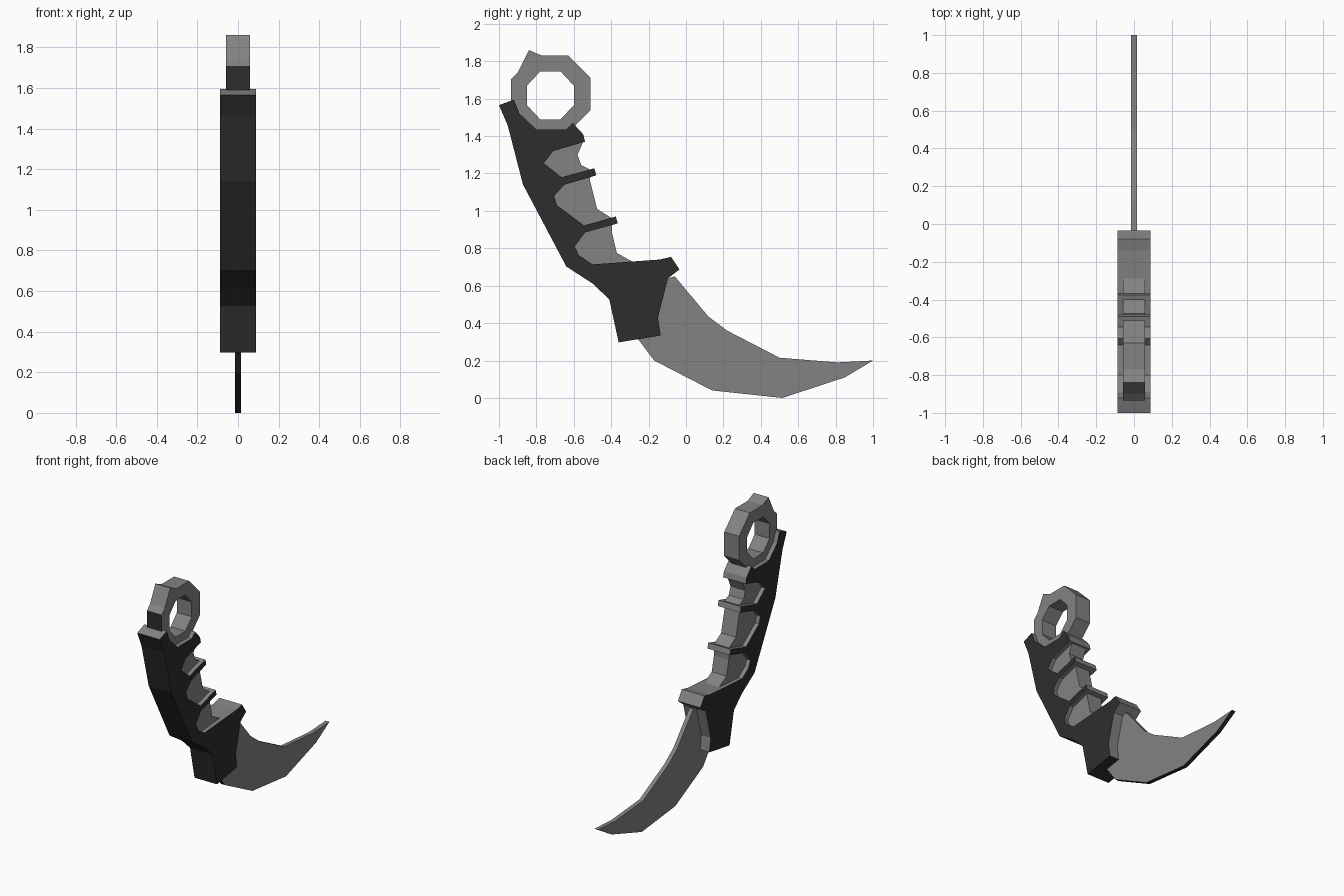
import bpy, bmesh

def material(name, v):
    m = bpy.data.materials.new(name)
    m.diffuse_color = (v, v, v, 1)
    return m

GREY = material("steel grey", 0.225)
DARK = material("dark grip", 0.027)

def plate(name, loops, half, dark_rule):
    """Extrude closed (y, z) outlines along x; the first is the outside, others are holes."""
    bm = bmesh.new()
    edges = []
    for loop in loops:
        vs = [bm.verts.new((-half, y, z)) for y, z in loop]
        edges += [bm.edges.new((vs[i - 1], vs[i])) for i in range(len(vs))]
    bmesh.ops.triangle_fill(bm, use_beauty=True, edges=edges, normal=(1, 0, 0))
    ext = bmesh.ops.extrude_face_region(bm, geom=bm.faces[:], use_keep_orig=True)
    moved = [g for g in ext["geom"] if isinstance(g, bmesh.types.BMVert)]
    bmesh.ops.translate(bm, verts=moved, vec=(2 * half, 0, 0))
    bmesh.ops.recalc_face_normals(bm, faces=bm.faces[:])
    bm.normal_update()
    for f in bm.faces:
        f.material_index = 1 if dark_rule(f.normal, f.calc_center_median()) else 0
    me = bpy.data.meshes.new(name)
    bm.to_mesh(me)
    bm.free()
    me.materials.append(GREY)
    me.materials.append(DARK)
    ob = bpy.data.objects.new(name, me)
    bpy.context.collection.objects.link(ob)
    return ob

# Curved blade with a dark lower edge
plate("blade", [[(-0.06, 0.65), (0.12, 0.435), (0.22, 0.36), (0.50, 0.215), (0.81, 0.19),
                 (1.0, 0.2), (0.85, 0.11), (0.515, 0.0), (0.14, 0.04), (-0.17, 0.20),
                 (-0.26, 0.32), (-0.25, 0.60)]],
      0.015, lambda n, c: n.z < -0.3)

# Finger ring with spur and octagonal hole
plate("finger_ring",
      [[(-0.84, 1.86), (-0.77, 1.83), (-0.63, 1.83), (-0.51, 1.71), (-0.51, 1.54),
        (-0.62, 1.43), (-0.80, 1.43), (-0.935, 1.545), (-0.935, 1.705), (-0.90, 1.74)],
       [(-0.78, 1.745), (-0.67, 1.745), (-0.60, 1.67), (-0.60, 1.565),
        (-0.67, 1.49), (-0.78, 1.49), (-0.85, 1.565), (-0.85, 1.67)]],
      0.058, lambda n, c: n.y < -0.3 and n.z < 0.3 and c.y < -0.88)

# Tang showing in the finger grooves
plate("tang", [[(-0.62, 1.44), (-0.545, 1.38), (-0.58, 1.30), (-0.56, 1.245), (-0.50, 1.215),
                (-0.515, 1.17), (-0.475, 1.01), (-0.395, 0.96), (-0.395, 0.88), (-0.37, 0.775),
                (-0.28, 0.725), (-0.30, 0.65), (-0.55, 0.69), (-0.80, 1.15), (-0.80, 1.43)]],
      0.058, lambda n, c: False)

# Grip scales with ribs and guard: dark sides and spine, grey inner edges
plate("grip", [[(-1.0, 1.565), (-0.92, 1.595), (-0.89, 1.52), (-0.80, 1.435), (-0.64, 1.435),
                (-0.605, 1.47), (-0.55, 1.41), (-0.54, 1.37), (-0.71, 1.32), (-0.76, 1.255),
                (-0.665, 1.18), (-0.49, 1.228), (-0.48, 1.19), (-0.65, 1.14), (-0.705, 1.08),
                (-0.69, 1.03), (-0.545, 0.922), (-0.375, 0.97), (-0.365, 0.933), (-0.54, 0.885),
                (-0.595, 0.81), (-0.572, 0.762), (-0.50, 0.714), (-0.14, 0.74), (-0.08, 0.754),
                (-0.035, 0.687), (-0.096, 0.64), (-0.15, 0.43), (-0.135, 0.334),
                (-0.36, 0.297), (-0.41, 0.527), (-0.50, 0.612), (-0.64, 0.703),
                (-0.872, 1.142), (-0.953, 1.457)]],
      0.088, lambda n, c: abs(n.x) > 0.5 or (n.y < -0.3 and n.z < 0.3) or (n.z < -0.9 and c.z < 0.4))
